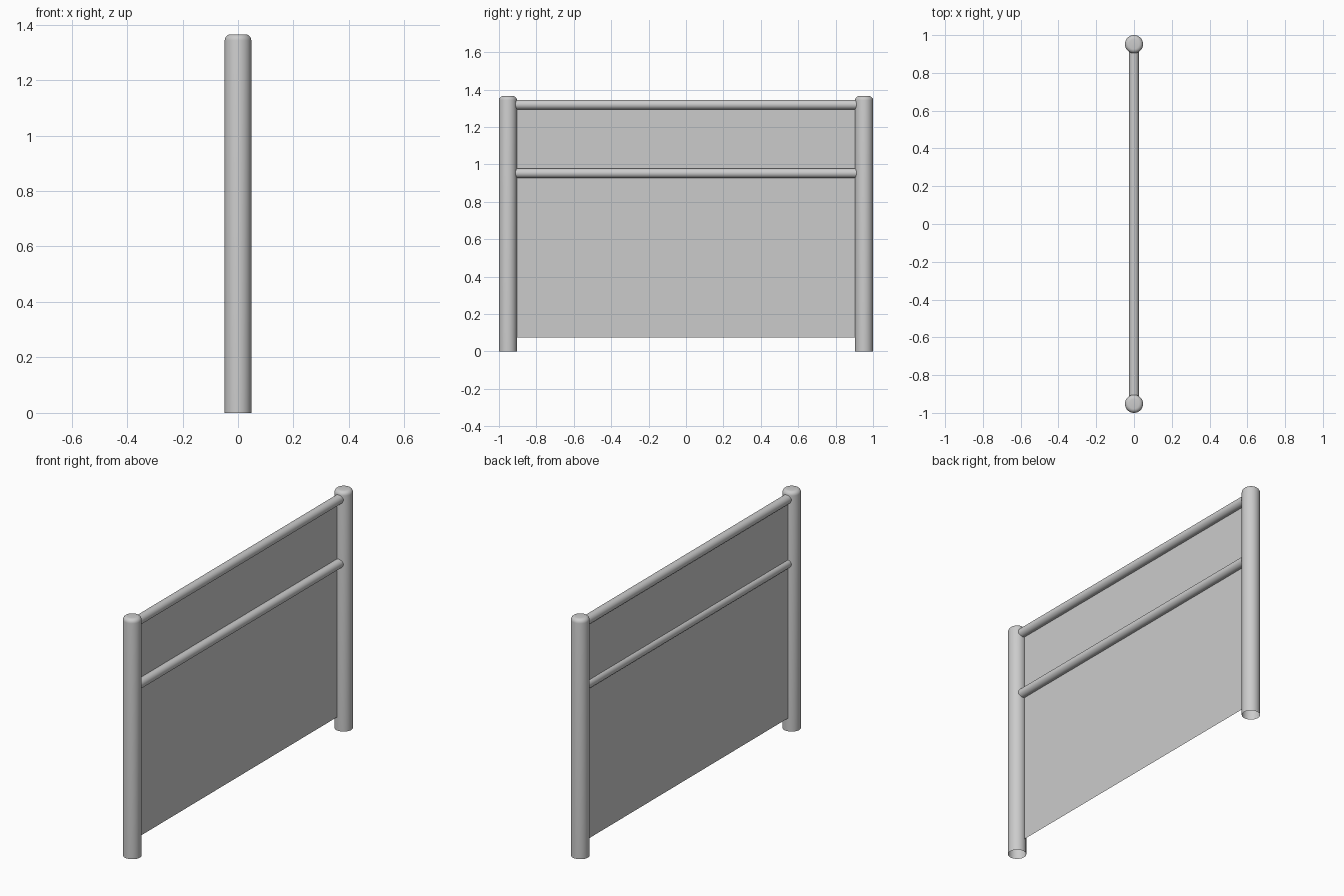
import bpy, bmesh, math

if "Cube" in bpy.data.objects:
    bpy.data.objects.remove(bpy.data.objects["Cube"])

POST_Y, POST_R, POST_H = 0.952, 0.048, 1.365


def finish(bm, name):
    bmesh.ops.recalc_face_normals(bm, faces=bm.faces)
    mesh = bpy.data.meshes.new(name)
    bm.to_mesh(mesh)
    bm.free()
    obj = bpy.data.objects.new(name, mesh)
    bpy.context.collection.objects.link(obj)
    bpy.ops.object.select_all(action='DESELECT')
    obj.select_set(True)
    bpy.context.view_layer.objects.active = obj
    bpy.ops.object.shade_smooth_by_angle(angle=math.radians(40))
    return obj


# Round post: open at the foot, rounded rim and flat cap at the top
def post(name, y):
    b = 0.022
    profile = [(POST_R, 0)]
    for i in range(6):
        a = math.radians(90 * i / 5)
        profile.append((POST_R - b + b * math.cos(a), POST_H - b + b * math.sin(a)))
    bm = bmesh.new()
    n = 40
    rings = [[bm.verts.new((r * math.cos(2 * math.pi * k / n),
                            y + r * math.sin(2 * math.pi * k / n), z))
              for k in range(n)] for r, z in profile]
    for lo, hi in zip(rings, rings[1:]):
        for k in range(n):
            j = (k + 1) % n
            bm.faces.new((lo[k], lo[j], hi[j], hi[k]))
    bm.faces.new(rings[-1])
    return finish(bm, name)


# Horizontal tube whose open ends are hidden in the posts
def rail(name, z, r=0.026):
    bm = bmesh.new()
    bmesh.ops.create_cone(bm, cap_ends=False, segments=32, radius1=r, radius2=r, depth=1.85)
    obj = finish(bm, name)
    obj.rotation_euler.x = math.pi / 2
    obj.location.z = z
    return obj


# Thin sheet set slightly behind the rail centres
def panel(name, z0, z1, x=-0.01, y=0.908):
    bm = bmesh.new()
    bm.faces.new([bm.verts.new(p) for p in
                  ((x, -y, z0), (x, y, z0), (x, y, z1), (x, -y, z1))])
    return finish(bm, name)


post("left_post", -POST_Y)
post("right_post", POST_Y)
rail("top_rail", 1.319)
rail("middle_rail", 0.953)
panel("infill_panel", 0.075, 1.319)
